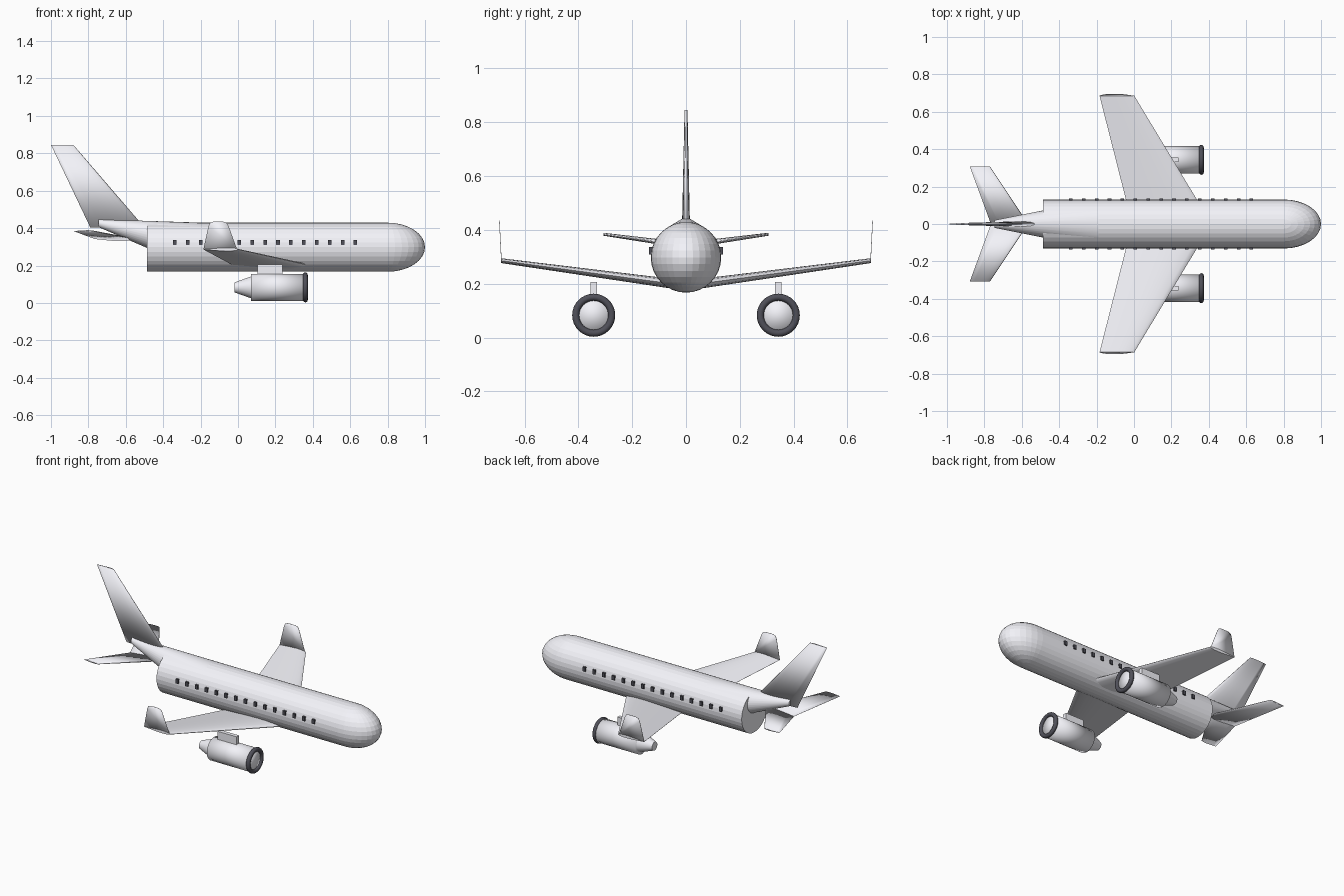
import bpy, bmesh, math
from mathutils import Vector, Matrix

if "Cube" in bpy.data.objects:
    bpy.data.objects.remove(bpy.data.objects["Cube"])


def material(name, color):
    m = bpy.data.materials.new(name)
    m.diffuse_color = (*color, 1)
    m.use_nodes = True
    m.node_tree.nodes["Principled BSDF"].inputs["Base Color"].default_value = m.diffuse_color
    return m


white = material("pale_paint", (0.9, 0.9, 0.95))
dark = material("dark_trim", (0.08, 0.08, 0.1))

# Half airfoil: (fraction of chord from leading edge, fraction of half thickness)
FOIL = [(0, 0), (0.02, 0.35), (0.08, 0.68), (0.2, 0.94), (0.35, 1.0), (0.55, 0.8), (0.78, 0.42), (1, 0.04)]


def finish(name, bm, smooth=None, mat=white):
    bmesh.ops.recalc_face_normals(bm, faces=bm.faces)
    me = bpy.data.meshes.new(name)
    bm.to_mesh(me)
    bm.free()
    ob = bpy.data.objects.new(name, me)
    bpy.context.collection.objects.link(ob)
    me.materials.append(mat)
    if smooth:
        bpy.ops.object.select_all(action='DESELECT')
        ob.select_set(True)
        bpy.context.view_layer.objects.active = ob
        bpy.ops.object.shade_smooth_by_angle(angle=math.radians(smooth))
    return ob


def skin(bm, rings):
    """Bridge equal-length rings of points and cap both ends."""
    rings = [[bm.verts.new(p) for p in r] for r in rings]
    n = len(rings[0])
    for a, b in zip(rings, rings[1:]):
        for i in range(n):
            j = (i + 1) % n
            bm.faces.new((a[i], a[j], b[j], b[i]))
    bm.faces.new(rings[0])
    bm.faces.new(rings[-1])


def surface(name, sections, thick_axis, smooth=35):
    """Loft airfoils; section = (leading x, trailing x, y, z, thickness)."""
    prof = FOIL + [(u, -t) for u, t in reversed(FOIL[1:])]
    rings = []
    for le, te, y, z, th in sections:
        rings.append([Vector((le + (te - le) * u, y, z)) + thick_axis * (t * th / 2) for u, t in prof])
    bm = bmesh.new()
    skin(bm, rings)
    return finish(name, bm, smooth)


def lathe(name, profile, y, z, segs=32, smooth=None):
    """Turned body along x; profile = (x, radius, extra z)."""
    bm = bmesh.new()
    skin(bm, [[(x, y + r * math.cos(2 * math.pi * i / segs), z + dz + r * math.sin(2 * math.pi * i / segs))
               for i in range(segs)] for x, r, dz in profile])
    return finish(name, bm, smooth)


def box(bm, center, size):
    m = Matrix.Translation(center) @ Matrix.Diagonal((*size, 1))
    bmesh.ops.create_cube(bm, size=1, matrix=m)


Y, Z = Vector((0, 1, 0)), Vector((0, 0, 1))

# Body: tube, rounded nose, upswept tail cone
lathe("fuselage", [(-0.486, 0.131, 0), (0.8, 0.131, 0)], 0, 0.298)
bm = bmesh.new()
bmesh.ops.create_uvsphere(bm, u_segments=32, v_segments=16, radius=1,
                          matrix=Matrix.Translation((0.8, 0, 0.298)) @ Matrix.Diagonal((0.2, 0.131, 0.131, 1)))
finish("nose", bm)
lathe("tail_cone", [(-0.19, 0.131, 0), (-0.745, 0.021, 0.128)], 0, 0.298, smooth=30)

# Vertical tail, softly shaded over its ends
surface("tail_fin", [(-0.5, -0.79, 0, 0.404, 0.03), (-0.88, -1.0, 0, 0.845, 0.011)], Y, 180)

for s, side in ((1, "left"), (-1, "right")):
    # Wings and tailplanes
    surface(side + "_wing", [(0.415, -0.01, 0, 0.193, 0.038), (0.0, -0.185, s * 0.688, 0.286, 0.018)], Z)
    surface(side + "_tailplane", [(-0.565, -0.765, 0, 0.342, 0.024), (-0.77, -0.878, s * 0.307, 0.384, 0.011)],
            Z, 180)

    # Thin upturned wing tip
    outline = [(-0.185, 0.286), (-0.158, 0.41), (-0.15, 0.428), (-0.13, 0.435), (-0.08, 0.435),
               (-0.062, 0.43), (-0.052, 0.415), (-0.005, 0.286)]
    bm = bmesh.new()
    skin(bm, [[(x, s * (0.685 + o + 0.05 * (z - 0.286)), z) for x, z in outline] for o in (0, 0.002)])
    finish(side + "_winglet", bm, 180)

    # Engine: casing, exhaust, intake ring, pylon
    ey, ez = s * 0.343, 0.083
    lathe(side + "_engine_casing", [(0.07, 0.073, 0), (0.36, 0.073, 0)], ey, ez, smooth=180)
    lathe(side + "_engine_exhaust", [(0.08, 0.062, 0), (-0.018, 0.027, 0)], ey, ez, smooth=30)
    bpy.ops.mesh.primitive_torus_add(major_segments=32, minor_segments=12, major_radius=0.067, minor_radius=0.013,
                                     location=(0.36, ey, ez), rotation=(0, math.pi / 2, 0))
    ring = bpy.context.object
    ring.name = side + "_intake_ring"
    ring.data.materials.append(dark)
    bpy.ops.object.shade_smooth()
    bm = bmesh.new()
    box(bm, (0.171, ey, 0.173), (0.134, 0.025, 0.066))
    finish(side + "_engine_pylon", bm)

    # Cabin windows
    bm = bmesh.new()
    for i in range(15):
        box(bm, (-0.338 + 0.069 * i, s * 0.13, 0.323), (0.019, 0.014, 0.027))
    finish(side + "_windows", bm, mat=dark)
